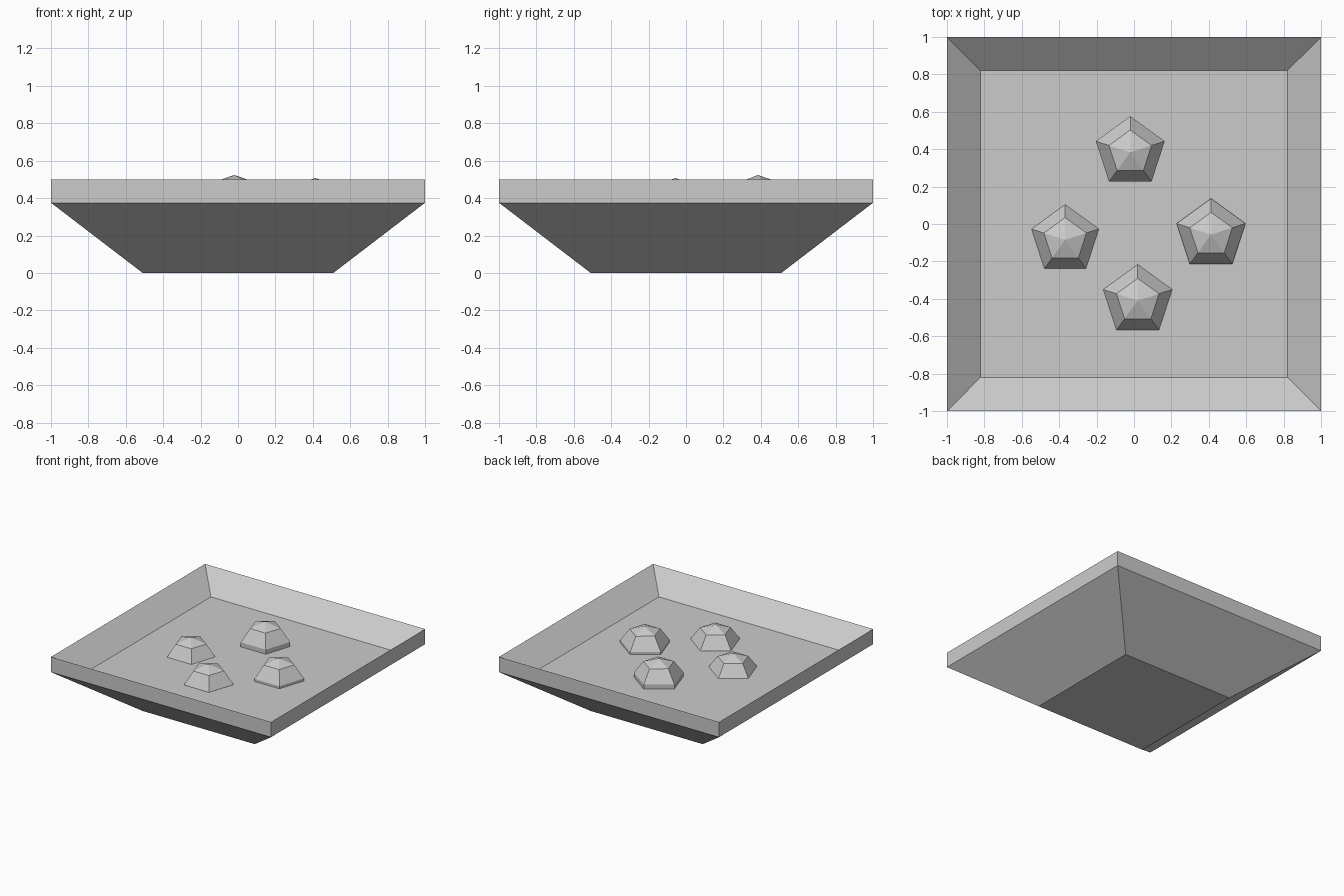
import bpy, bmesh
from math import sin, cos, pi, sqrt

if "Cube" in bpy.data.objects:
    bpy.data.objects.remove(bpy.data.objects["Cube"])


def stacked_rings(name, rings, sides, phase, location=(0, 0, 0)):
    """Flat-faced solid from (radius, z) rings; a zero radius makes a pole."""
    bm = bmesh.new()
    loops = []
    for r, z in rings:
        count = sides if r > 0 else 1
        loops.append([bm.verts.new((r * cos(phase + 2 * pi * i / sides),
                                    r * sin(phase + 2 * pi * i / sides), z))
                      for i in range(count)])
    for a, b in zip(loops, loops[1:]):
        for i in range(sides):
            j = (i + 1) % sides
            quad = [a[i % len(a)], a[j % len(a)], b[j % len(b)], b[i % len(b)]]
            bm.faces.new(list(dict.fromkeys(quad)))
    # close open ends
    for loop in (loops[0], loops[-1]):
        if len(loop) > 2:
            bm.faces.new(loop)
    bmesh.ops.recalc_face_normals(bm, faces=bm.faces)
    mesh = bpy.data.meshes.new(name)
    bm.to_mesh(mesh)
    bm.free()
    obj = bpy.data.objects.new(name, mesh)
    obj.location = location
    bpy.context.collection.objects.link(obj)
    return obj


# Square tray: base, flared sides, upright rim, sloped inside, sunken floor
tray_profile = [(0.51, 0), (1.0, 0.375), (1.0, 0.5), (0.82, 0.346)]
stacked_rings("tray", [(h * sqrt(2), z) for h, z in tray_profile], 4, pi / 4)

# Five-sided low-poly balls half sunk into the tray floor
R = 0.2035
ball_profile = [(R * sin(pi * k / 5) if 0 < k < 5 else 0, -R * cos(pi * k / 5))
                for k in range(6)]
spots = [(-0.02, 0.383, 0.32), (0.412, -0.057, 0.304),
         (-0.368, -0.085, 0.277), (0.02, -0.41, 0.285)]
for n, spot in enumerate(spots, 1):
    stacked_rings(f"ball_{n}", ball_profile, 5, pi / 2, spot)
